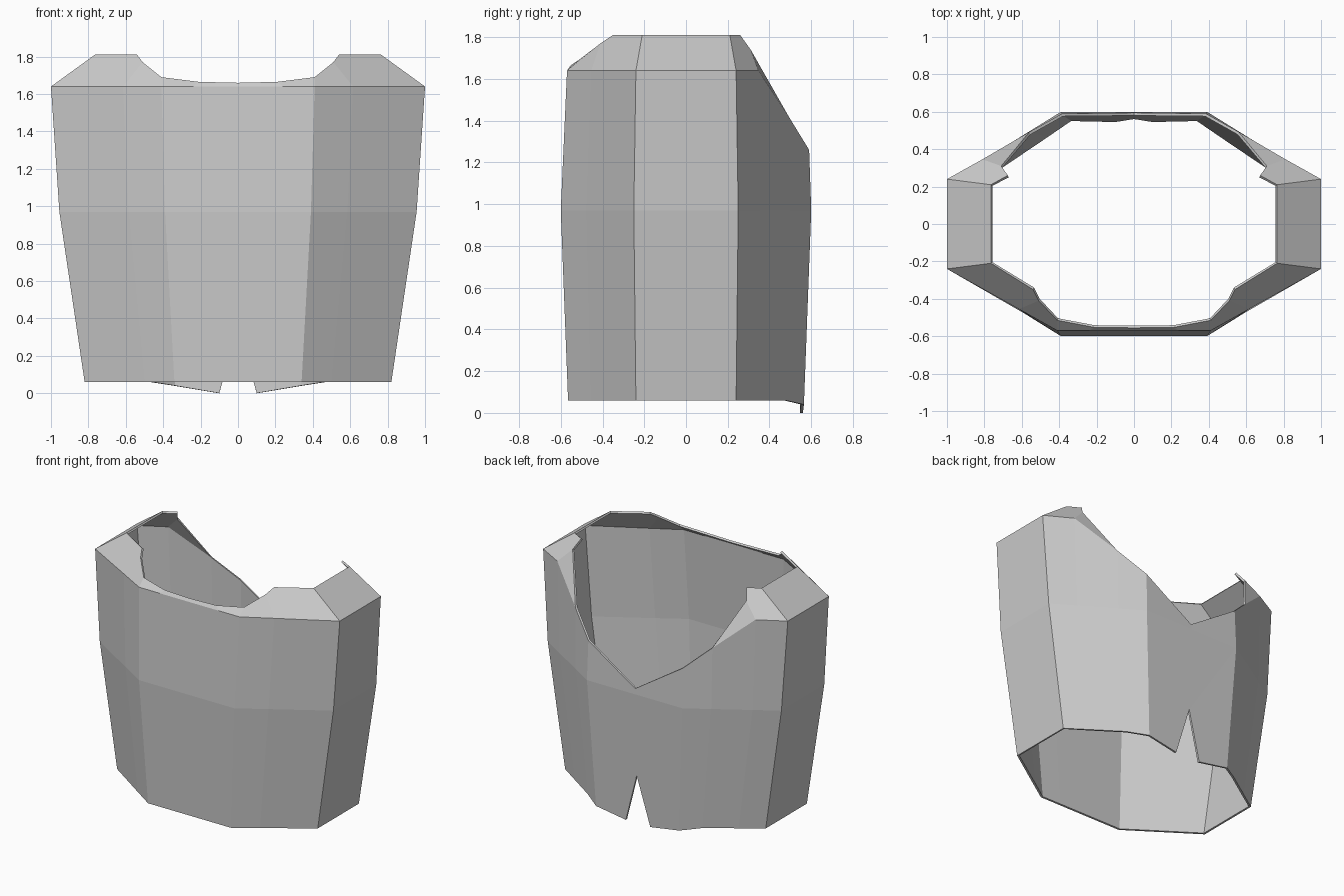
import bpy, bmesh

if "Cube" in bpy.data.objects:
    bpy.data.objects.remove(bpy.data.objects["Cube"])

# Right-half wall rings, running from front centre round the side to back centre
low = [(0, -.565, .06), (.18, -.565, .06), (.34, -.565, .06), (.5, -.457, .06),
       (.82, -.24, .06), (.82, .24, .06), (.67, .342, .06), (.47, .477, .06),
       (.34, .565, .04)]
mid = [(0, -.6, .97), (.21, -.6, .97), (.39, -.6, .97), (.585, -.479, .97),
       (.955, -.25, .97), (.955, .25, .97), (.79, .352, .97), (.555, .498, .97),
       (.39, .6, .97), (0, .6, .97)]
# Upper ring drops along the deep V at the back
high = [(0, -.57, 1.64), (.24, -.57, 1.64), (.41, -.57, 1.64), (.615, -.455, 1.64),
        (1, -.24, 1.64), (1, .24, 1.64), (.81, .346, 1.64), (.56, .492, 1.42),
        (.385, .59, 1.26), (0, .595, 1.01)]
# Front neckline and shoulder edge
rim = [(0, -.555, 1.66), (.21, -.553, 1.665), (.41, -.515, 1.69), (.51, -.41, 1.77),
       (.765, -.21, 1.81), (.765, .21, 1.81), (.71, .31, 1.74)]
strap_front, strap_back = (.54, -.35, 1.81), (.675, .26, 1.81)
# Back hem slit
hem_tip, slit_top = (.1, .56, 0), (0, .576, .36)

bm = bmesh.new()
cache = {}


def face(*points):
    bm.faces.new([cache.setdefault(p, None) or make(p) for p in points])


def make(p):
    cache[p] = bm.verts.new(p)
    return cache[p]


def band(a, b, start, end):
    for i in range(start, end):
        face(a[i], a[i + 1], b[i + 1], b[i])


# Walls
band(low, mid, 0, 8)
band(mid, high, 0, 9)
face(low[8], hem_tip, slit_top, mid[8])
face(slit_top, mid[9], mid[8])

# Sloping collar and shoulders
band(high, rim, 0, 3)
face(high[3], high[4], rim[4], strap_front, rim[3])
band(high, rim, 4, 5)
face(high[5], high[6], rim[6], strap_back, rim[5])
face(high[6], high[7], rim[6])

mesh = bpy.data.meshes.new("torso_shell")
bm.to_mesh(mesh)
bm.free()
shell = bpy.data.objects.new("torso_shell", mesh)
bpy.context.collection.objects.link(shell)

# Left half and sheet thickness
mirror = shell.modifiers.new("mirror", 'MIRROR')
mirror.use_axis[0] = True
mirror.merge_threshold = .001
solid = shell.modifiers.new("thickness", 'SOLIDIFY')
solid.thickness = .015
solid.offset = -1
